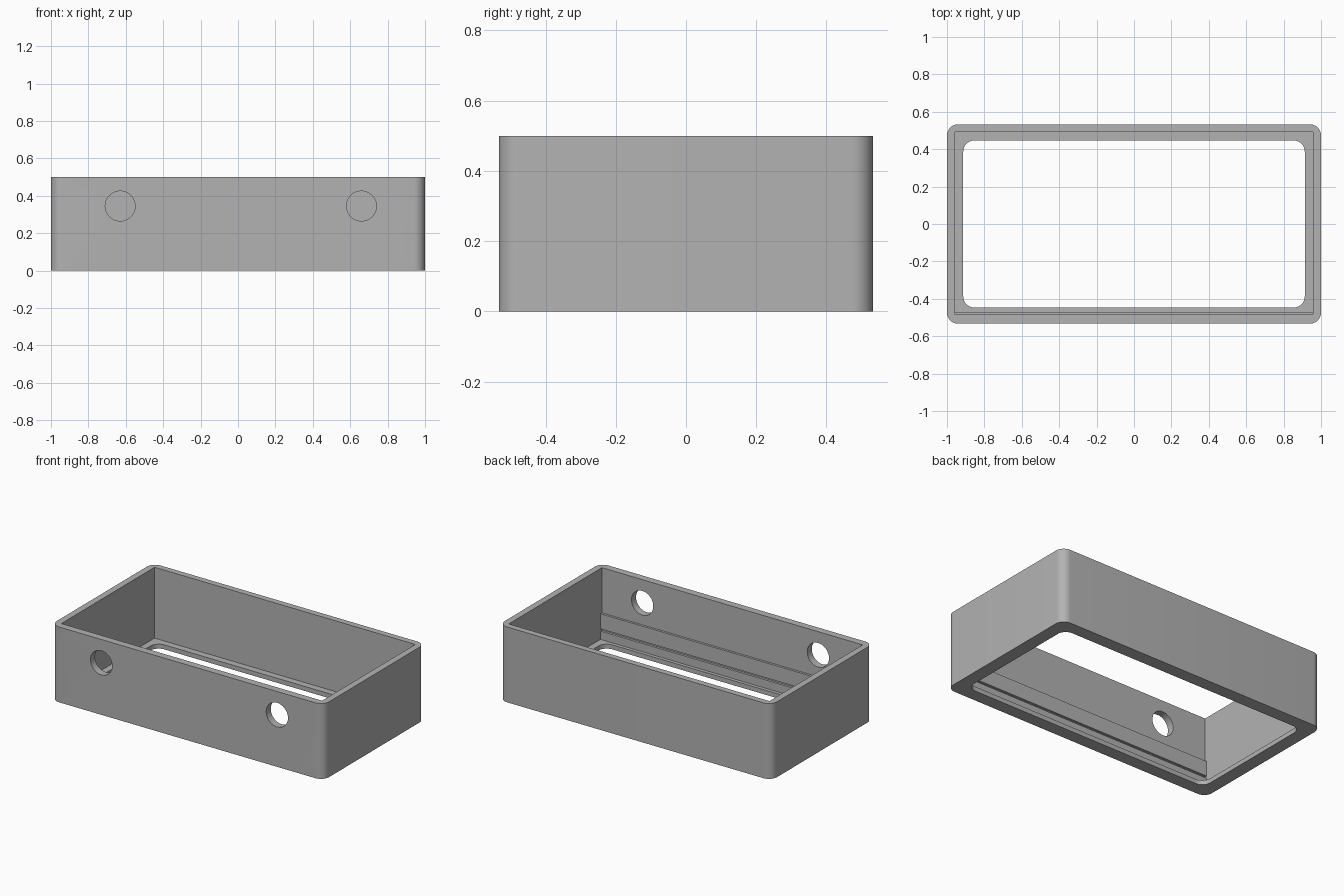
import bpy, bmesh, math
from mathutils import Matrix

if "Cube" in bpy.data.objects:
    bpy.data.objects.remove(bpy.data.objects["Cube"], do_unlink=True)

grey = bpy.data.materials.new("plain grey")
grey.use_nodes = True
grey.diffuse_color = (0.45, 0.45, 0.45, 1)
grey.node_tree.nodes["Principled BSDF"].inputs["Base Color"].default_value = grey.diffuse_color


def finish(bm, name, cutter=False):
    mesh = bpy.data.meshes.new(name)
    bmesh.ops.recalc_face_normals(bm, faces=bm.faces)
    bm.to_mesh(mesh)
    bm.free()
    mesh.materials.append(grey)
    obj = bpy.data.objects.new(name, mesh)
    bpy.context.collection.objects.link(obj)
    if cutter:
        obj.hide_render = True
        obj.display_type = 'WIRE'
        obj.hide_set(True)
    return obj


def block(name, x, y, z, radius=0, cutter=False):
    """Box between (min, max) limits, with optional rounded upright edges."""
    bm = bmesh.new()
    bmesh.ops.create_cube(bm, size=1)
    for v in bm.verts:
        for axis, limits in enumerate((x, y, z)):
            v.co[axis] = limits[0] if v.co[axis] < 0 else limits[1]
    if radius:
        upright = [e for e in bm.edges if abs(e.verts[0].co.z - e.verts[1].co.z) > 0.01]
        bmesh.ops.bevel(bm, geom=upright, offset=radius, segments=10,
                        affect='EDGES', profile=0.5)
    return finish(bm, name, cutter)


def hole(name, x, z, radius):
    bm = bmesh.new()
    place = Matrix.Translation((x, -0.5, z)) @ Matrix.Rotation(math.pi / 2, 4, 'X')
    bmesh.ops.create_cone(bm, cap_ends=True, segments=48, radius1=radius,
                          radius2=radius, depth=0.3, matrix=place)
    return finish(bm, name, True)


# Rounded outer shell
frame = block("frame", (-1, 1), (-0.533, 0.533), (0, 0.5), 0.06)

# Cavity, floor opening and the two round wall holes
cutters = [
    block("cavity_cutter", (-0.957, 0.957), (-0.485, 0.492), (0.03, 0.7), cutter=True),
    block("opening_cutter", (-0.913, 0.913), (-0.447, 0.447), (-0.2, 0.2), 0.06, True),
    hole("right_hole_cutter", -0.63, 0.345, 0.08),
    hole("left_hole_cutter", 0.66, 0.345, 0.08),
]
for cutter in cutters:
    mod = frame.modifiers.new(cutter.name, 'BOOLEAN')
    mod.operation = 'DIFFERENCE'
    mod.solver = 'EXACT'
    mod.object = cutter

# Two rails inside the front wall with a narrow slot between them
for name, low, high in (("upper_rail", 0.1, 0.2), ("lower_rail", 0.03, 0.085)):
    block(name, (-0.957, 0.957), (-0.487, -0.47), (low, high))

# Smooth the rounded corners while keeping the edges sharp
bpy.context.view_layer.objects.active = frame
frame.select_set(True)
bpy.ops.object.shade_smooth_by_angle(angle=math.radians(30))
